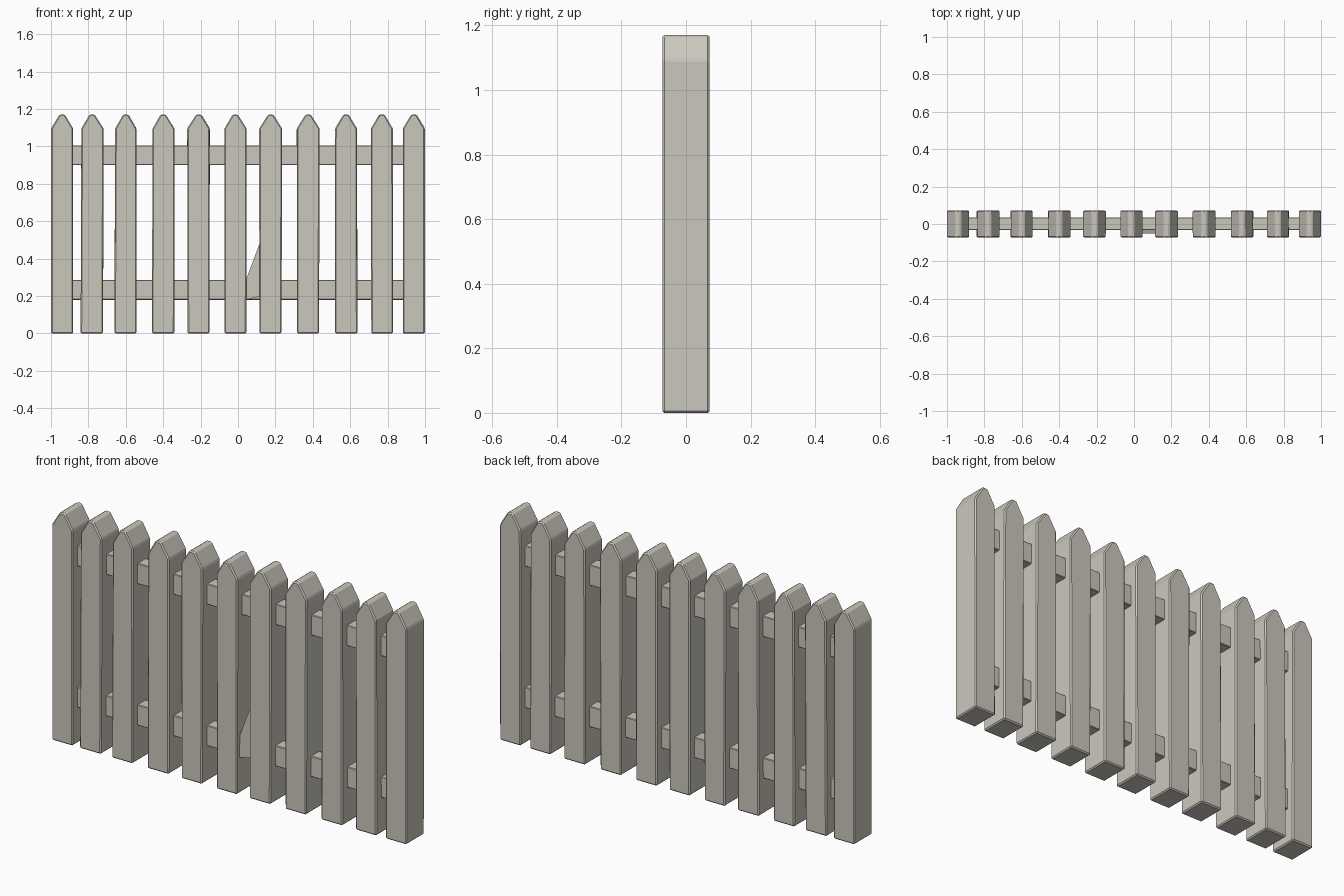
import bpy, bmesh, random

random.seed(4)
cube = bpy.data.objects.get("Cube")
if cube:
    bpy.data.objects.remove(cube)

wood = bpy.data.materials.new("weathered_pale_wood")
wood.use_nodes = True
COLOR = (0.60, 0.575, 0.51, 1)
wood.diffuse_color = COLOR
wood.node_tree.nodes["Principled BSDF"].inputs["Base Color"].default_value = COLOR


def extrude_profile(name, points, y0, y1, bevel, jitter=0.0):
    """Extrude an x-z outline along y into a lightly bevelled flat-shaded part."""
    bm = bmesh.new()
    face = bm.faces.new([bm.verts.new((x, y0, z)) for x, z in points])
    new = bmesh.ops.extrude_face_region(bm, geom=[face])["geom"]
    for v in new:
        if isinstance(v, bmesh.types.BMVert):
            v.co.y = y1
            if v.co.z > 0.01:
                v.co.x += random.uniform(-jitter, jitter)
    bmesh.ops.recalc_face_normals(bm, faces=bm.faces)
    mesh = bpy.data.meshes.new(name)
    bm.to_mesh(mesh)
    bm.free()
    mesh.materials.append(wood)
    obj = bpy.data.objects.new(name, mesh)
    bpy.context.collection.objects.link(obj)
    if bevel:
        mod = obj.modifiers.new("worn_edges", "BEVEL")
        mod.width = bevel
        mod.segments = 1
        mod.limit_method = "ANGLE"
    return obj


# Pointed pickets, unevenly spaced and slightly irregular
HALF = 0.059
centres = [-0.94, -0.78, -0.6, -0.4, -0.21, -0.015,
           0.175, 0.375, 0.578, 0.77, 0.94]
for i, x in enumerate(centres):
    wob = [0 if i in (0, len(centres) - 1) else random.uniform(-0.003, 0.003)
           for _ in range(4)]
    outline = [(x - HALF + wob[0], 0), (x + HALF + wob[1], 0),
               (x + HALF + wob[2], 1.095), (x + 0.014, 1.17),
               (x - 0.014, 1.17), (x - HALF + wob[3], 1.095)]
    extrude_profile(f"picket_{i + 1}", outline, -0.073, 0.073, 0.006, 0.001)

# Two horizontal rails through the pickets
for name, low in (("lower_rail", 0.18), ("upper_rail", 0.9)):
    extrude_profile(name, [(-0.93, low), (0.93, low),
                           (0.93, low + 0.105), (-0.93, low + 0.105)],
                    -0.032, 0.035, 0.003)

# Splintered wedge of wood beside the middle picket
extrude_profile("splinter", [(0.04, 0.18), (0.13, 0.2), (0.13, 0.52), (0.04, 0.28)],
                -0.05, -0.03, 0)
